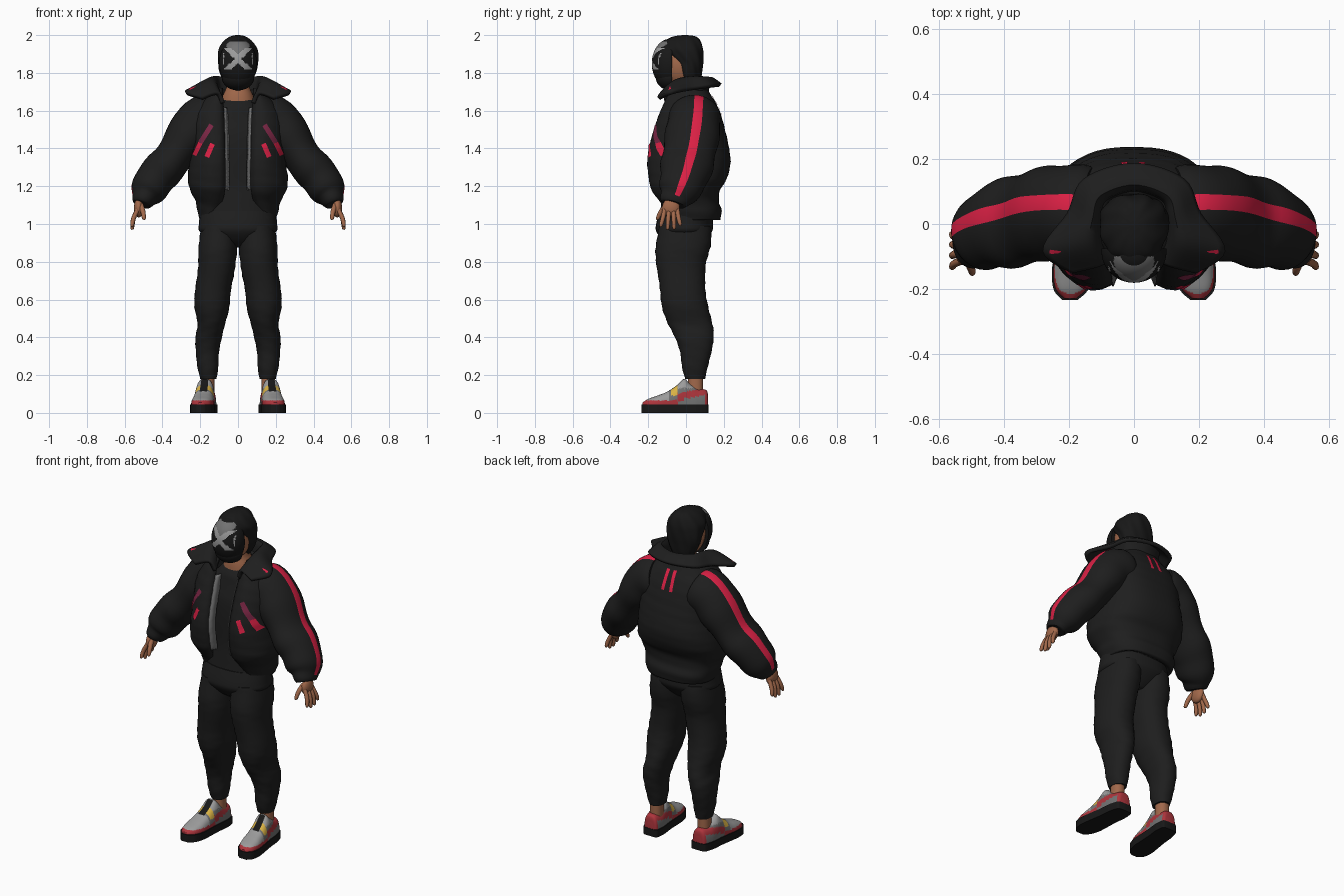
import bpy, bmesh, math
from math import sin, cos, pi
from mathutils import Vector
from mathutils.bvhtree import BVHTree

cube = bpy.data.objects.get("Cube")
if cube:
    bpy.data.objects.remove(cube)

COLOURS = {
    "black_cloth": (.013, .013, .013), "soft_black": (.009, .009, .009),
    "bright_red": (.72, .015, .06), "dull_red": (.2, .02, .06),
    "skin": (.36, .14, .07), "grey": (.17, .17, .17), "light_grey": (.33, .33, .33),
    "yellow": (.7, .45, .06), "shoe_red": (.42, .035, .045),
}
MATS = {}
for key, rgb in COLOURS.items():
    m = bpy.data.materials.new(key)
    m.use_nodes = True
    m.diffuse_color = (*rgb, 1)
    bsdf = m.node_tree.nodes["Principled BSDF"]
    bsdf.inputs["Base Color"].default_value = (*rgb, 1)
    bsdf.inputs["Roughness"].default_value = .8
    MATS[key] = m


def smooth(keys, n):
    """Curve through the key tuples, n steps per span."""
    out, last = [], len(keys) - 1
    for i in range(last):
        quad = (keys[max(i - 1, 0)], keys[i], keys[i + 1], keys[min(i + 2, last)])
        for k in range(n):
            t = k / n
            out.append(tuple(.5 * (2 * b + (c - a) * t + (2 * a - 5 * b + 4 * c - d) * t * t
                                   + (3 * b - a - 3 * c + d) * t ** 3) for a, b, c, d in zip(*quad)))
    return out + [tuple(keys[-1])]


def skin(name, rings, mats, rule=None, wrap=True, mirror=False, thick=0, offset=-1):
    """Skin a list of point rings; rule(centre, column) picks the colour."""
    bm = bmesh.new()
    rows = [[bm.verts.new(p) for p in ring] for ring in rings]
    n = len(rows[0])
    for low, high in zip(rows, rows[1:]):
        for j in range(n if wrap else n - 1):
            k = (j + 1) % n
            f = bm.faces.new((low[j], low[k], high[k], high[j]))
            f.material_index = rule(f.calc_center_median(), j) if rule else 0
    if wrap:
        for row in (rows[0], rows[-1]):
            f = bm.faces.new(row)
            f.material_index = rule(f.calc_center_median(), n // 2) if rule else 0
        bmesh.ops.recalc_face_normals(bm, faces=bm.faces)
    for f in bm.faces:
        f.smooth = True
    me = bpy.data.meshes.new(name)
    bm.to_mesh(me)
    bm.free()
    me.set_sharp_from_angle(angle=math.radians(50))
    for key in mats:
        me.materials.append(MATS[key])
    ob = bpy.data.objects.new(name, me)
    bpy.context.collection.objects.link(ob)
    if thick:
        mod = ob.modifiers.new("thickness", "SOLIDIFY")
        mod.thickness, mod.offset = thick, offset
    if mirror:
        ob.modifiers.new("mirror", "MIRROR")
    return ob


def power(v, p):
    return math.copysign(abs(v) ** p, v)


def oval(z, x0, x1, y0, y1, n=32, p=.9, gap=0, fold=0):
    """Horizontal rounded ring inside the given bounds, with an optional front gap."""
    rx, ry = (x1 - x0) / 2, (y1 - y0) / 2
    start = math.asin((gap / rx) ** (1 / p)) if gap else 0
    ring = []
    for j in range(n + 1 if gap else n):
        a = start + (2 * pi - 2 * start) * j / n
        s = 1 + fold * sin(2 * a + 38 * z) * sin(61 * z + a)
        curl = .035 * max(0, 1 - min(j, n - j) / 3) ** 2 if gap else 0
        ring.append(((x0 + x1) / 2 + s * rx * power(sin(a), p),
                     (y0 + y1) / 2 - s * ry * power(cos(a), p) + curl, z))
    return ring


def ellipsoid(name, c, r, mats, rule=None, n=24, m=14, back=9, mirror=False):
    rings = []
    for i in range(m + 1):
        h = -pi / 2 + .03 + (pi - .06) * i / m
        ring = oval(c[2] + r[2] * sin(h), c[0] - r[0] * cos(h), c[0] + r[0] * cos(h),
                    c[1] - r[1] * cos(h), c[1] + r[1] * cos(h), n, 1)
        rings.append([(x, min(y, back), z) for x, y, z in ring])
    return skin(name, rings, mats, rule, mirror=mirror)


def tube(name, keys, mats, rule=None, n=36, steps=4, fold=0):
    """Mirrored tube; each key is centre, outward radius, depth radius."""
    pts = smooth(keys, steps)
    rings = []
    for i, (x, y, z, ra, rb) in enumerate(pts):
        t = (Vector(pts[min(i + 1, len(pts) - 1)][:3]) - Vector(pts[max(i - 1, 0)][:3])).normalized()
        side = Vector((0, 1, 0))
        side = (side - t * side.dot(t)).normalized()
        out = t.cross(side)
        puff = 1 + fold * sin(i * pi / 3)
        rings.append([Vector((x, y, z)) + puff * (out * ra * cos(2 * pi * j / n) + side * rb * sin(2 * pi * j / n))
                      for j in range(n)])
    return skin(name, rings, mats, rule, mirror=True)


def decal(name, target, p, q, width, ray, mat, mirror=False, lift=.004):
    """Thin strip from p to q, dropped along ray onto the target."""
    tree = BVHTree.FromPolygons([v.co for v in target.data.vertices],
                                [f.vertices for f in target.data.polygons])
    p, q, ray = Vector(p), Vector(q), Vector(ray)
    w = (q - p).cross(ray).normalized() * width / 2
    rows = []
    for i in range(11):
        row = []
        for s in (-1, 0, 1):
            o = p.lerp(q, i / 10) + w * s
            row.append((tree.ray_cast(o, ray)[0] or tree.find_nearest(o)[0]) - ray * lift)
        rows.append(row)
    return skin(name, rows, [mat], wrap=False, mirror=mirror)


# Trousers
leg = [(.18, .115, .2, -.005, .1), (.24, .105, .215, -.02, .115), (.32, .1, .222, -.03, .135),
       (.4, .085, .225, -.06, .145), (.47, .07, .215, -.095, .14), (.56, .045, .23, -.125, .12),
       (.66, .035, .225, -.14, .1), (.78, .015, .212, -.155, .105), (.88, .002, .207, -.16, .13),
       (.99, .002, .195, -.145, .13)]
skin("trouser_leg", [oval(*k, fold=.035) for k in smooth(leg, 4)], ["black_cloth"], mirror=True)
hips = [(.875, -.05, .05, -.07, .06), (.91, -.13, .13, -.12, .1), (.96, -.203, .203, -.157, .138),
        (1.0, -.207, .207, -.158, .142), (1.07, -.2, .2, -.14, .14)]
skin("trouser_hips", [oval(*k) for k in smooth(hips, 4)], ["black_cloth"])

# Shirt, neck and ankles
shirt = [(1.02, -.2, .2, -.14, .14), (1.2, -.2, .2, -.125, .14), (1.45, -.2, .2, -.125, .14),
         (1.56, -.17, .17, -.1, .12), (1.62, -.12, .12, -.085, .1), (1.66, -.085, .085, -.062, .09)]
skin("shirt", [oval(*k, fold=.012) for k in smooth(shirt, 5)], ["black_cloth"])
neck = [(1.62, -.095, .095, -.07, .1), (1.68, -.08, .08, -.065, .085), (1.73, -.06, .06, -.055, .07),
        (1.8, -.058, .058, -.05, .065)]
skin("neck", [oval(*k) for k in smooth(neck, 4)], ["skin"])
skin("ankle", [oval(z, .125, .197, .01, .09) for z in (.09, .22)], ["skin"], mirror=True)

# Jacket body, open at the front with the panel edges curling in
body = [(1.02, .2, -.13, .18, .12), (1.07, .215, -.135, .19, .1), (1.12, .225, -.16, .175, .082),
        (1.18, .255, -.2, .18, .068), (1.24, .265, -.215, .215, .065), (1.33, .255, -.224, .237, .066),
        (1.42, .245, -.212, .225, .068), (1.5, .245, -.19, .205, .07), (1.57, .235, -.165, .188, .072),
        (1.63, .205, -.14, .165, .075), (1.68, .155, -.12, .135, .08), (1.72, .11, -.08, .11, .08)]
shell = [oval(z, -w, w, y0, y1, 48, .78, gap, .012) for z, w, y0, y1, gap in smooth(body, 4)]
jacket = skin("jacket_body", shell, ["black_cloth"], wrap=False, thick=.035)
for side, label in ((0, "left"), (-1, "right")):
    inward = 1 if side else -1
    edge = [Vector(r[side]) for r in shell if 1.17 < r[side][2] < 1.63]
    skin(label + "_zip", [[p + Vector((inward * .001, -.005, 0)), p + Vector((inward * .018, .036, 0))] for p in edge],
         ["grey"], wrap=False, thick=.004, offset=0)

# Puffed sleeves with a stripe along the outside
sleeve = [(.13, .043, 1.565, .118, .13), (.2, .043, 1.54, .132, .142), (.275, .03, 1.45, .114, .142),
          (.355, .01, 1.335, .1, .14), (.43, -.01, 1.25, .106, .13), (.48, -.04, 1.17, .09, .105),
          (.5, -.06, 1.13, .062, .08), (.51, -.068, 1.105, .05, .066)]
tube("sleeve", sleeve, ["black_cloth", "bright_red"],
     lambda c, j: int(j in (0, 1) and c.x > .13 and c.z > 1.15), fold=.035)

# Collar, folded outward to wide front tips
half = [(0, .11, 1.7, 0, .125, 1.768, 0, .182, 1.735),
        (.09, .08, 1.7, .105, .09, 1.772, .15, .135, 1.73),
        (.11, .02, 1.69, .13, .02, 1.772, .2, .03, 1.715),
        (.1, -.05, 1.67, .14, -.06, 1.752, .277, -.08, 1.695),
        (.08, -.11, 1.64, .11, -.125, 1.69, .19, -.145, 1.665)]
flip = [tuple(-v if i % 3 == 0 else v for i, v in enumerate(k)) for k in half[:0:-1]]
sweep = smooth(flip + half, 6)
collar = skin("collar", [smooth([k[0:3], k[3:6], k[6:9]], 5) for k in sweep],
              ["black_cloth"], wrap=False, thick=.022, offset=0)
decal("collar_mark", collar, (.225, -.09, 2), (.26, -.085, 2), .012, (0, 0, -1), "bright_red", True, .014)

# Chest and back stripes
for name, p, q, wide, mat in (
        ("upper_chest_stripe", (.14, -1, 1.525), (.2, -1, 1.43), .026, "dull_red"),
        ("outer_chest_stripe", (.2, -1, 1.43), (.232, -1, 1.365), .024, "bright_red"),
        ("lower_chest_stripe", (.135, -1, 1.425), (.165, -1, 1.355), .026, "bright_red")):
    decal(name, jacket, p, q, wide, (0, 1, 0), mat, True)
for x in (-.03, .025):
    decal("back_stripe", jacket, (x, 1, 1.57), (x * .8, 1, 1.68), .02, (0, -1, 0), "bright_red")

# Head and hair
ellipsoid("head", (0, -.03, 1.845), (.09, .095, .13), ["skin"])
hair = [(1.725, -.055, .055, -.01, .07), (1.77, -.082, .082, -.035, .08), (1.81, -.098, .098, -.045, .085),
        (1.85, -.104, .104, -.055, .09), (1.89, -.106, .106, -.09, .092), (1.93, -.1, .1, -.118, .09),
        (1.97, -.073, .073, -.108, .076), (1.993, -.04, .04, -.065, .05), (2, -.01, .01, -.015, .005)]
locks = []
for k in smooth(hair, 5):
    ring = oval(*k, n=72)
    cy = (k[3] + k[4]) / 2
    locks.append([(x * s, cy + (y - cy) * s, z) for i, (x, y, z) in enumerate(ring)
                  for s in [1 + .025 * sin(i * pi / 4 + 30 * z)]])
skin("hair", locks, ["soft_black"])


# Face mask with a painted cross and side brackets
def mask_colour(c, j):
    u, v = abs(c.x), c.z - 1.875
    if c.y > -.1:
        return 0
    if abs(u - abs(v)) < .019 and abs(v) < .058:
        return 2
    if .073 < u < .079 and abs(v) < .03:
        return 2
    return 1 if v > u and u < .062 and v < .092 else 0


ellipsoid("mask", (0, -.085, 1.85), (.1, .096, .13), ["soft_black", "grey", "light_grey"],
          mask_colour, n=96, m=64, back=-.075)
ellipsoid("mask_jaw", (0, -.08, 1.775), (.086, .08, .068), ["soft_black"], back=-.075)

# Hands
ellipsoid("palm", (.526, -.08, 1.085), (.025, .047, .05), ["skin"], mirror=True)
for y, tip in ((-.113, .985), (-.09, .97), (-.067, .972), (-.046, .99)):
    spread = (y + .075) * .5
    tube("finger", [(.532, y, 1.075, .012, .012), (.553, y + spread / 2, 1.03, .012, .012),
                    (.56, y + spread, tip + .01, .01, .01), (.56, y + spread, tip, .004, .004)],
         ["skin"], n=10)
tube("thumb", [(.515, -.1, 1.1, .015, .015), (.503, -.132, 1.065, .013, .013),
               (.498, -.15, 1.03, .01, .01), (.498, -.152, 1.022, .004, .004)], ["skin"], n=10)


# Shoes
def foot(x, y, z):
    return (x + .174 - .1 * y, y, z)


def shoe_colour(c, j):
    x, y, z = abs(c.x - .174 + .1 * c.y), c.y, c.z
    if x < .019 and -.095 < y < -.015:
        return 2
    if -.08 < y < -.045 and z > .09:
        return 3
    if z < .066 and y < -.04 or y > .1:
        return 1
    if y > -.045 and .075 < z - .2 * y < .112:
        return 1
    return 4 if y < -.09 or z > .13 else 0


section = [(.117, .02, .08), (.108, .042, .12), (.06, .053, .13), (.02, .054, .155), (-.01, .053, .18),
           (-.05, .055, .145), (-.1, .058, .112), (-.15, .059, .092), (-.2, .047, .074), (-.23, .018, .055)]
fine = smooth(section, 10)
angles = [2 * pi * j / 56 for j in range(56)]
skin("shoe_upper", [[foot(w * power(sin(a), .7), y, .04 + (h - .04) * max(cos(a), 0) ** .8 if cos(a) > 0 else .03)
                     for a in angles] for y, w, h in fine],
     ["grey", "shoe_red", "soft_black", "yellow", "light_grey"], shoe_colour, mirror=True)
skin("shoe_sole", [[foot(sx * (w + .005), y * 1.02, z) for sx, z in ((-1, 0), (1, 0), (1, .045), (-1, .045))]
                   for y, w, h in fine], ["soft_black"], mirror=True)
